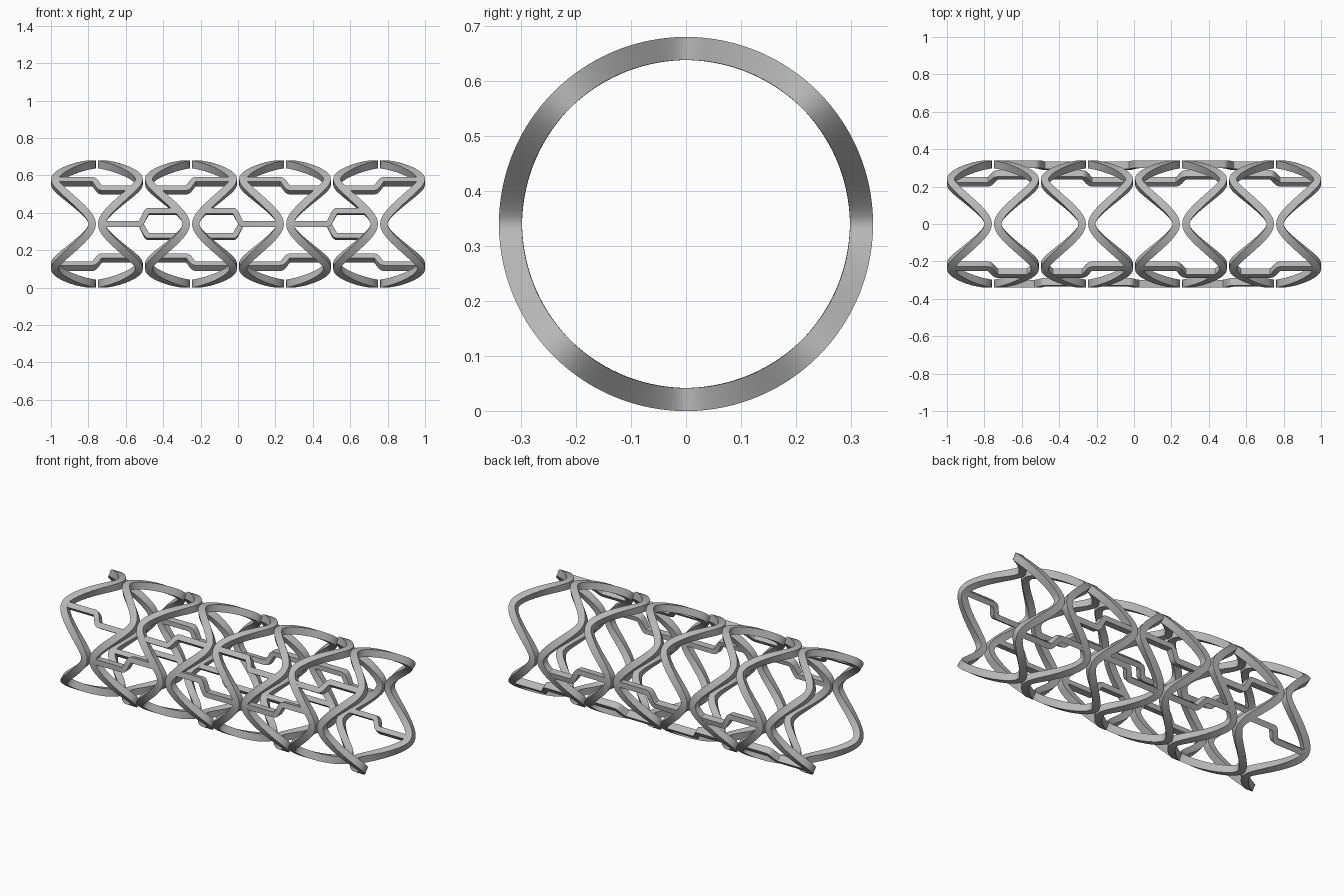
import bpy, bmesh
from math import sin, cos, pi, asin, hypot

if "Cube" in bpy.data.objects:
    bpy.data.objects.remove(bpy.data.objects["Cube"])

R_OUT, R_IN = 0.34, 0.298      # tube wall
R_MID = (R_OUT + R_IN) / 2
RING_W, BAR_W = 0.04, 0.03     # strut widths
RING_LEN, RINGS = 0.24, 8
PITCH = (2 - RING_LEN) / (RINGS - 1)
AMP = (RING_LEN - RING_W) / 2

steel = bpy.data.materials.new("brushed_steel_grey")
steel.use_nodes = True
grey = (0.48, 0.48, 0.48, 1)
steel.diffuse_color = grey
steel.node_tree.nodes["Principled BSDF"].inputs["Base Color"].default_value = grey


def ring_x(i, a):
    """Centreline of wavy ring i at angle a; neighbouring rings are mirrored."""
    k = 0.8
    wave = asin(k * cos(4 * a)) / asin(k)
    centre = -1 + RING_LEN / 2 + i * PITCH
    return centre + AMP * wave * (1 if i % 2 == 0 else -1)


def wrapped_ribbon(name, path, width, closed, trim=0.0):
    """Sweep a rectangular strut along (x, angle) points on the tube wall."""
    bm = bmesh.new()
    n = len(path)
    sections = []
    for j, (x, a) in enumerate(path):
        if closed:
            (x0, a0), (x1, a1) = path[j - 1], path[(j + 1) % n]
            turn = (a1 - a0) % (2 * pi)
        else:
            (x0, a0), (x1, a1) = path[max(j - 1, 0)], path[min(j + 1, n - 1)]
            turn = a1 - a0
        dx, ds = x1 - x0, turn * R_MID
        length = hypot(dx, ds)
        nx, ns = -ds / length, dx / length
        section = []
        for side, r in ((1, R_OUT - trim), (1, R_IN + trim),
                        (-1, R_IN + trim), (-1, R_OUT - trim)):
            b = a + side * ns * width / 2 / R_MID
            section.append(bm.verts.new((x + side * nx * width / 2,
                                         -r * cos(b), R_OUT + r * sin(b))))
        sections.append(section)
    for j in range(n if closed else n - 1):
        p, q = sections[j], sections[(j + 1) % n]
        for c in range(4):
            d = (c + 1) % 4
            bm.faces.new((p[c], p[d], q[d], q[c]))
    if not closed:
        bm.faces.new(sections[0])
        bm.faces.new(sections[-1])
    bmesh.ops.recalc_face_normals(bm, faces=bm.faces)
    mesh = bpy.data.meshes.new(name)
    bm.to_mesh(mesh)
    bm.free()
    mesh.materials.append(steel)
    obj = bpy.data.objects.new(name, mesh)
    bpy.context.collection.objects.link(obj)
    return obj


def stepped_bar(name, i, a, step):
    """Bar from ring i to ring i + 1 that jogs sideways halfway along."""
    first, last = (a, a + step) if (i // 2) % 2 == 0 else (a + step, a)
    x0, x1 = ring_x(i, first), ring_x(i + 1, last)
    mid = -1 + RING_LEN / 2 + (i + 0.5) * PITCH
    jog, count = 0.05, 14
    path = [(x0, first)]
    for j in range(count + 1):
        t = j / count
        path.append((mid + (t - 0.5) * jog,
                     first + (last - first) * t * t * (3 - 2 * t)))
    path.append((x1, last))
    return wrapped_ribbon(name, path, BAR_W, False, 0.0005)


parts = []

# Wavy rings
STEPS = 160
for i in range(RINGS):
    angles = [2 * pi * j / STEPS for j in range(STEPS)]
    parts.append(wrapped_ribbon(f"wavy_ring_{i + 1}",
                                [(ring_x(i, a), a) for a in angles],
                                RING_W, True))

# Stepped connecting bars, two on opposite sides of each ring pair
for i in range(RINGS - 1):
    start, step = (pi / 4, -0.18) if i % 2 == 0 else (0, 0.21)
    for side in range(2):
        parts.append(stepped_bar(f"connecting_bar_{i + 1}_{side + 1}",
                                 i, start + side * pi, step))

# Smooth the curved walls, keep the strut edges crisp
bpy.ops.object.select_all(action="DESELECT")
for obj in parts:
    obj.select_set(True)
bpy.context.view_layer.objects.active = parts[0]
bpy.ops.object.shade_smooth_by_angle(angle=0.6)
